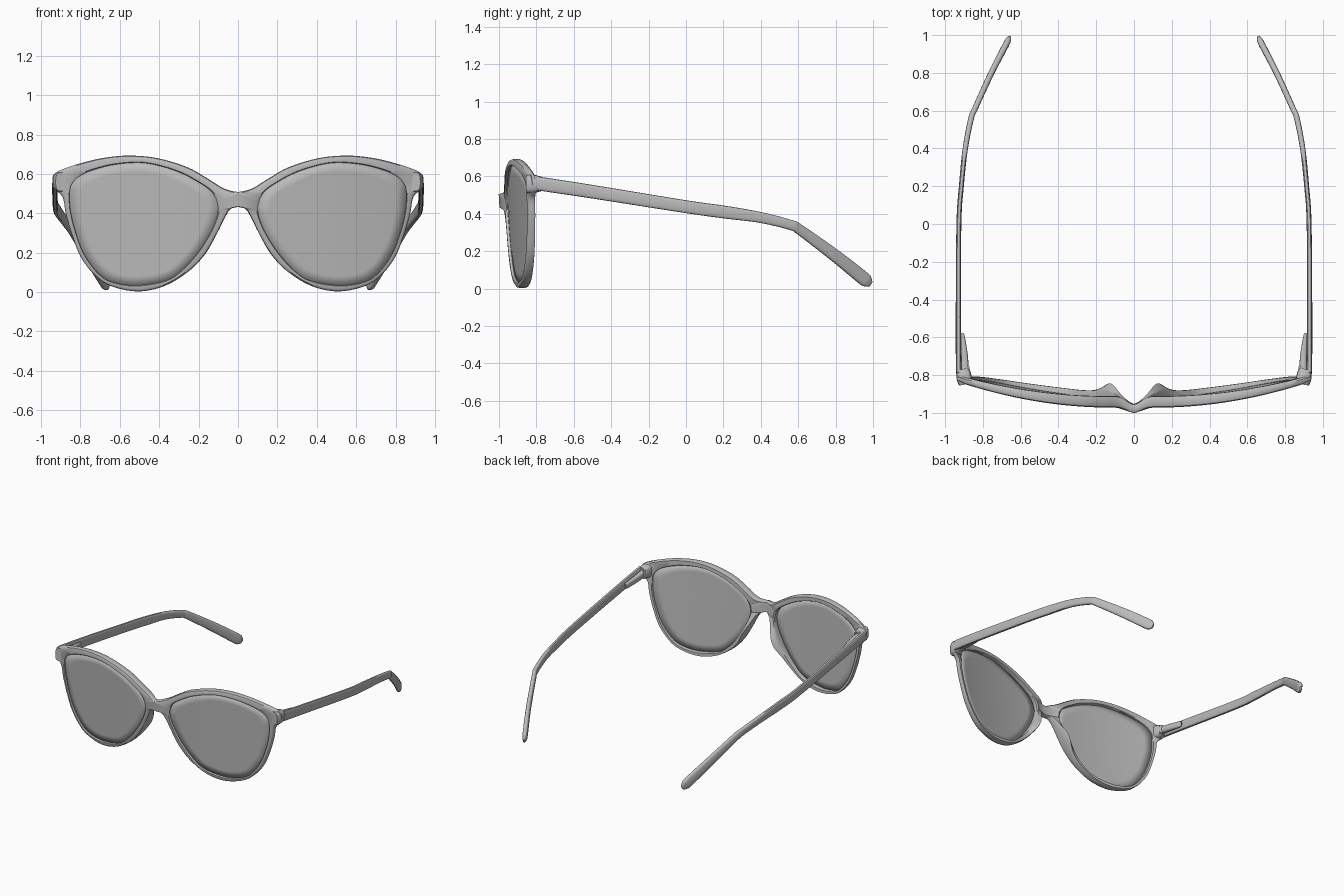
import bpy, bmesh, math
from mathutils import Vector, Matrix

cube = bpy.data.objects.get("Cube")
if cube:
    bpy.data.objects.remove(cube, do_unlink=True)

grey = bpy.data.materials.new("plain grey")
grey.use_nodes = True
grey.diffuse_color = (0.5, 0.5, 0.5, 1)
grey.node_tree.nodes["Principled BSDF"].inputs["Base Color"].default_value = (0.5, 0.5, 0.5, 1)


def spline(points, steps, closed):
    """Smooth curve through tuples of any length."""
    n, out = len(points), []
    at = (lambda i: points[i % n]) if closed else (lambda i: points[max(0, min(n - 1, i))])
    for i in range(n if closed else n - 1):
        a, b, c, d = at(i - 1), at(i), at(i + 1), at(i + 2)
        for k in range(steps):
            t = k / steps
            out.append(tuple(0.5 * (2 * q + (r - p) * t + (2 * p - 5 * q + 4 * r - s) * t * t
                                    + (3 * q - p - 3 * r + s) * t ** 3)
                             for p, q, r, s in zip(a, b, c, d)))
    if not closed:
        out.append(tuple(points[-1]))
    return out


def finish(name, bm, angle=40, thickness=0):
    """Make a mirrored, smooth-shaded object."""
    bmesh.ops.recalc_face_normals(bm, faces=bm.faces[:])
    mesh = bpy.data.meshes.new(name)
    bm.to_mesh(mesh)
    bm.free()
    mesh.materials.append(grey)
    ob = bpy.data.objects.new(name, mesh)
    bpy.context.collection.objects.link(ob)
    if thickness:
        solid = ob.modifiers.new("thickness", 'SOLIDIFY')
        solid.thickness, solid.offset = thickness, 0
    mirror = ob.modifiers.new("mirror", 'MIRROR')
    mirror.merge_threshold = 0.0005
    bpy.ops.object.select_all(action='DESELECT')
    ob.select_set(True)
    bpy.context.view_layer.objects.active = ob
    bpy.ops.object.shade_smooth_by_angle(angle=math.radians(angle))
    return ob


def bridge_rings(bm, rings, closed=False):
    """Join neighbouring vertex rings with quads."""
    m = len(rings[0])
    for i in range(len(rings) if closed else len(rings) - 1):
        a, b = rings[i], rings[(i + 1) % len(rings)]
        for j in range(m):
            k = (j + 1) % m
            bm.faces.new((a[j], a[k], b[k], b[j]))


def loft(name, sections, steps=5, sides=16):
    """Rounded bar through sections of x, y, z, half width, half height."""
    path = spline(sections, steps, False)
    bm, rings = bmesh.new(), []
    soft = lambda v: math.copysign(abs(v) ** 0.65, v)
    for i, (x, y, z, hw, hh) in enumerate(path):
        tangent = Vector(path[min(i + 1, len(path) - 1)][:3]) - Vector(path[max(i - 1, 0)][:3])
        side = tangent.cross(Vector((0, 0, 1))).normalized()
        up = side.cross(tangent).normalized()
        ring = []
        for j in range(sides):
            a = math.tau * j / sides
            ring.append(bm.verts.new(Vector((x, y, z)) + side * hw * soft(math.cos(a))
                                     + up * hh * soft(math.sin(a))))
        rings.append(ring)
    bridge_rings(bm, rings)
    bm.faces.new(rings[0])
    bm.faces.new(rings[-1])
    return finish(name, bm)


# Lens edge and frame edge, point for point, from the bridge over the brow
lens_edge = [(.103, .445), (.108, .465), (.115, .48), (.135, .51), (.185, .548), (.29, .605),
             (.415, .645), (.515, .657), (.64, .645), (.75, .615), (.81, .585), (.84, .555),
             (.853, .525), (.855, .48), (.85, .41), (.825, .305), (.78, .19), (.705, .09),
             (.63, .048), (.51, .033), (.36, .06), (.275, .12), (.2, .205), (.14, .30),
             (.11, .37), (.102, .405), (.1, .425)]
frame_edge = [(0, .47), (0, .505), (.03, .513), (.08, .53), (.16, .58), (.26, .635),
              (.41, .68), (.555, .693), (.69, .68), (.82, .648), (.92, .61), (.94, .575),
              (.93, .525), (.89, .48), (.875, .40), (.845, .295), (.797, .175), (.725, .083),
              (.645, .03), (.51, .003), (.375, .03), (.25, .105), (.165, .195), (.105, .30),
              (.07, .37), (.04, .42), (0, .435)]
inner = spline(lens_edge, 5, True)
outer = [(max(0, x), z) for x, z in spline(frame_edge, 5, True)]


def bridge_bump(x):
    return math.exp(-(x / 0.05) ** 2)


def front_y(x, z):
    """Wrapped and slightly tilted front surface."""
    return -0.975 + 0.14 * (x / 0.93) ** 2 + 0.03 * (0.55 - z) / 0.55 - 0.029 * bridge_bump(x)


def depth(x):
    return 0.06 - 0.025 * (x / 0.93) ** 2 - 0.015 * bridge_bump(x)


# Front frame: rounded profile (across, deep) swept round the lens, with nose pads
profile = [(0, .12), (.1, 0), (.65, 0), (.9, .1), (1, .32), (1, .75), (.85, 1), (.1, 1), (0, .9)]
bm, rings = bmesh.new(), []
for (ix, iz), (ox, oz) in zip(inner, outer):
    ring = []
    for s, d in profile:
        if ox < 1e-4 and s > 0.6:
            s = 1
        x, z = ix + (ox - ix) * s, iz + (oz - iz) * s
        y = front_y(x, z) + depth(x) * d
        if ix < 0.3 and oz < 0.43 and d > 0.7:
            y += 0.06 * math.exp(-((oz - 0.27) / 0.09) ** 2) * (0.35 + 0.65 * s)
        ring.append(bm.verts.new((x, y, z)))
    rings.append(ring)
bridge_rings(bm, rings, True)
seam = [f for f in bm.faces if all(v.co.x < 1e-4 for v in f.verts)]
bmesh.ops.delete(bm, geom=seam, context='FACES_ONLY')
finish("front_frame", bm)

# Lenses: concentric rings following the wrapped front
bm, rings = bmesh.new(), []
cx, cz = 0.48, 0.35
for s in (1.005, 0.85, 0.68, 0.5, 0.3, 0.12):
    ring = []
    for ix, iz in inner:
        x, z = cx + (ix - cx) * s, cz + (iz - cz) * s
        ring.append(bm.verts.new((x, front_y(x, z) + 0.02, z)))
    rings.append(ring)
bridge_rings(bm, rings)
bm.faces.new(rings[-1])
finish("lenses", bm, thickness=0.012)

# Corner blocks that carry the hinges
loft("end_pieces", [(.893, -.85, .56, .034, .048), (.898, -.82, .56, .040, .050),
                    (.903, -.785, .56, .037, .042), (.907, -.768, .56, .032, .037)])

# Temples with bent-down ear tips
loft("temples", [(.928, -.79, .562, .015, .037), (.930, -.5, .518, .014, .036),
                 (.927, 0, .438, .013, .034), (.914, .2, .410, .013, .034),
                 (.893, .4, .380, .014, .029), (.862, .56, .340, .015, .027),
                 (.842, .61, .314, .015, .028), (.755, .8, .174, .016, .034),
                 (.680, .945, .058, .017, .037), (.667, .972, .036, .014, .030),
                 (.660, .988, .024, .007, .015)], steps=6)

# Hinge leaves on the inside of the temples, and their pins
loft("hinge_leaves", [(.896, -.775, .558, .020, .026), (.897, -.70, .547, .018, .025),
                      (.906, -.60, .532, .011, .022), (.910, -.58, .529, .007, .018)], steps=3)
bm = bmesh.new()
bmesh.ops.create_cone(bm, cap_ends=True, segments=12, radius1=.012, radius2=.012, depth=.06,
                      matrix=Matrix.Translation((.882, -.762, .556)))
finish("hinge_pins", bm)
